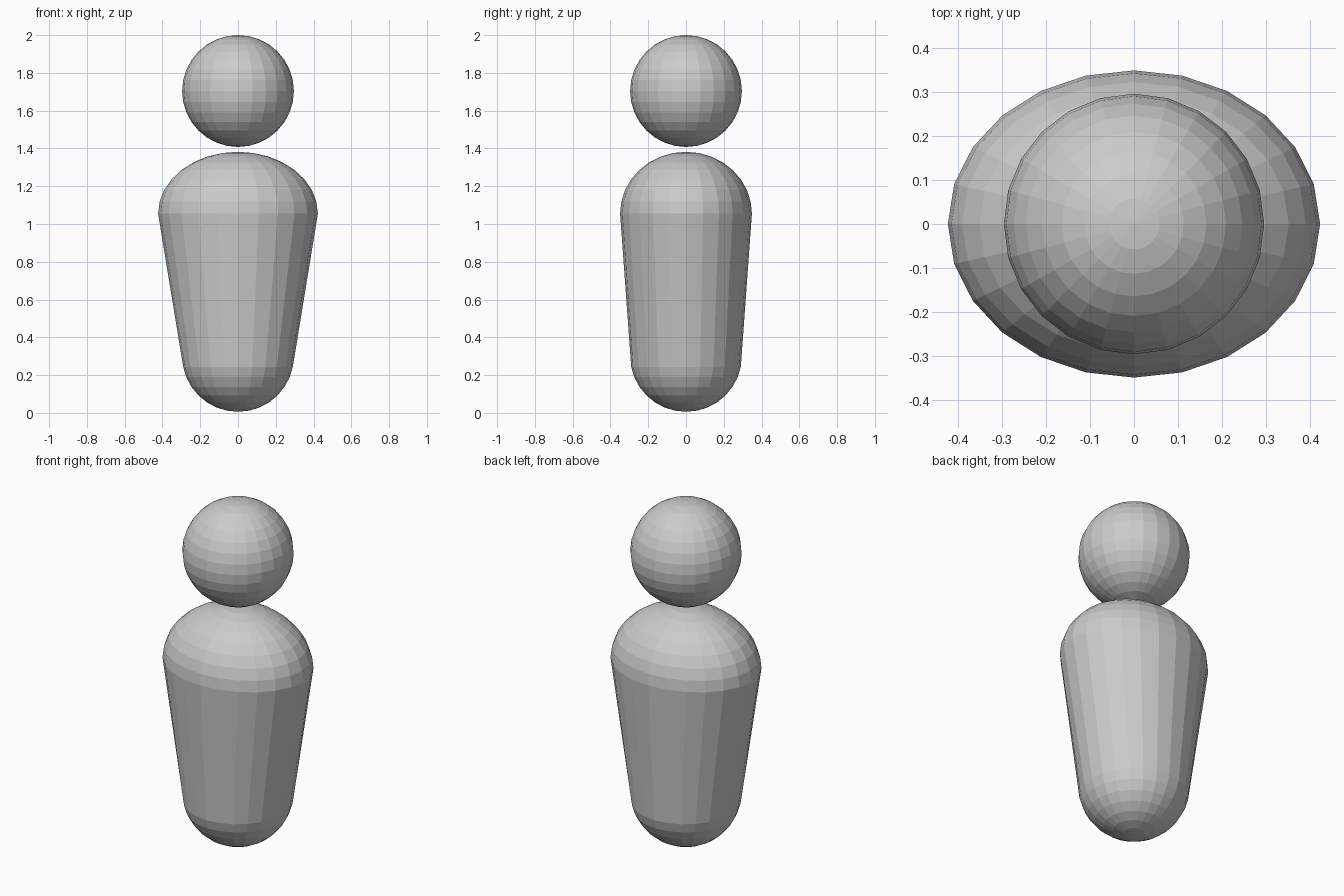
import bpy, bmesh

if "Cube" in bpy.data.objects:
    bpy.data.objects.remove(bpy.data.objects["Cube"])

SEGMENTS, RINGS, RADIUS = 24, 16, 0.296


def add_ball(name, shape):
    """UV sphere whose vertices are passed through a shaping function."""
    bm = bmesh.new()
    bmesh.ops.create_uvsphere(bm, u_segments=SEGMENTS, v_segments=RINGS, radius=RADIUS)
    for v in bm.verts:
        v.co = shape(v.co.copy())
    mesh = bpy.data.meshes.new(name)
    bm.to_mesh(mesh)
    bm.free()
    obj = bpy.data.objects.new(name, mesh)
    bpy.context.collection.objects.link(obj)
    return obj


def stretch_body(co):
    # upper half and equator become the wide shoulders, lower half the rounded base
    if co.z > -0.001:
        co.x *= 0.423 / RADIUS
        co.y *= 0.349 / RADIUS
        co.z = 1.055 + co.z * 0.327 / RADIUS
    else:
        co.z += 0.302
    return co


# round head floating above the body
head = add_ball("head", lambda co: co)
head.location.z = 2.0 - RADIUS

# tapered capsule body
body = add_ball("body", stretch_body)
